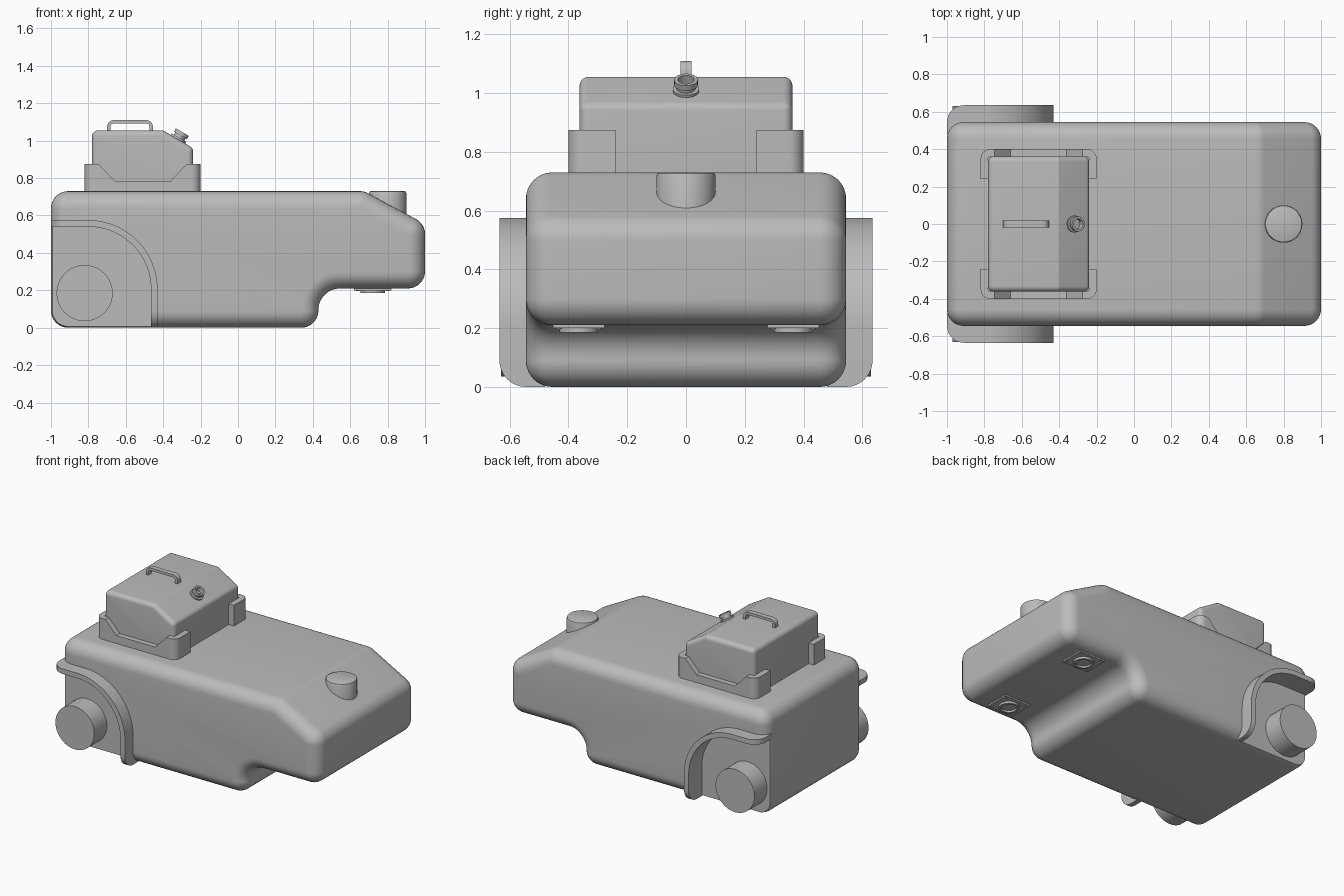
import bpy, bmesh, math
from mathutils import Vector, Matrix

if "Cube" in bpy.data.objects:
    bpy.data.objects.remove(bpy.data.objects["Cube"])

grey = bpy.data.materials.new("plain grey")
grey.diffuse_color = (0.5, 0.5, 0.5, 1)
grey.use_nodes = True
grey.node_tree.nodes["Principled BSDF"].inputs["Base Color"].default_value = grey.diffuse_color


def finish(name, bm):
    bmesh.ops.remove_doubles(bm, verts=bm.verts, dist=1e-5)
    bmesh.ops.recalc_face_normals(bm, faces=bm.faces)
    me = bpy.data.meshes.new(name)
    bm.to_mesh(me)
    bm.free()
    me.materials.append(grey)
    ob = bpy.data.objects.new(name, me)
    bpy.context.collection.objects.link(ob)
    smooth(ob)
    return ob


def smooth(ob):
    bpy.ops.object.select_all(action='DESELECT')
    ob.select_set(True)
    bpy.context.view_layer.objects.active = ob
    bpy.ops.object.shade_smooth_by_angle(angle=math.radians(30))


def loft(name, rings):
    """Bridge equal-length rings of points and cap both ends."""
    bm = bmesh.new()
    loops = [[bm.verts.new(p) for p in ring] for ring in rings]
    n = len(loops[0])
    for a, b in zip(loops, loops[1:]):
        for i in range(n):
            j = (i + 1) % n
            bm.faces.new((a[i], a[j], b[j], b[i]))
    bm.faces.new(loops[0])
    bm.faces.new(loops[-1])
    return finish(name, bm)


def outline(pts, radii, inset=0, seg=10):
    """Counter-clockwise polygon, inset and with filleted corners."""
    out = []
    for i, p in enumerate(pts):
        p = Vector(p)
        e1 = p - Vector(pts[i - 1])
        e2 = Vector(pts[(i + 1) % len(pts)]) - p
        a1 = math.atan2(e1.x, -e1.y)
        turn = math.atan2(e1.x * e2.y - e1.y * e2.x, e1.dot(e2))
        s = 1 if turn > 0 else -1
        n1 = Vector((math.cos(a1), math.sin(a1)))
        n2 = Vector((math.cos(a1 + turn), math.sin(a1 + turn)))
        m = (n1 + n2) / (1 + n1.dot(n2))
        if radii[i] == 0:
            out.append(p + m * inset)
            continue
        r = radii[i] - s * inset
        for k in range(seg + 1):
            a = a1 + turn * k / seg
            out.append(p + m * (inset + s * r) - s * r * Vector((math.cos(a), math.sin(a))))
    return out


def slab(name, pts, radii, half, edge=0, y=0, n=8):
    """Side profile (x, z) extruded along y, with rounded rims."""
    layers = [(-half, 0), (half, 0)]
    if edge:
        ang = [math.pi / 2 * k / n for k in range(n + 1)]
        rim = [(half - edge + edge * math.sin(a), edge * (1 - math.cos(a))) for a in ang]
        layers = [(-h, d) for h, d in reversed(rim)] + rim
    return loft(name, [[(q.x, y + h, q.y) for q in outline(pts, radii, d)] for h, d in layers])


def lathe(name, profile, pos, axis=(0, 0, 1), seg=48):
    """Spin (radius, height) points about an axis."""
    rot = Vector((0, 0, 1)).rotation_difference(Vector(axis)).to_matrix().to_4x4()
    mat = Matrix.Translation(pos) @ rot
    rings = [[mat @ Vector((r * math.cos(t), r * math.sin(t), h))
              for t in [2 * math.pi * k / seg for k in range(seg)]] for r, h in profile]
    return loft(name, rings)


# main body with rounded edges and a stepped, sloping nose
body = slab("body",
            [(-1, 0), (.43, 0), (.43, .21), (1, .21), (1, .555), (.675, .73), (-1, .73)],
            [.092, .092, .115, .092, .092, .092, .092], .545, .09)

# wheel wells cut from the rear corners
for side in (-1, 1):
    cutter = slab("well_cutter", [(-1.2, -.2), (-.45, -.2), (-.45, .557), (-1.2, .557)],
                  [0, 0, .352, 0], .155, y=side * .645)
    cutter.hide_render = True
    mod = body.modifiers.new("well", 'BOOLEAN')
    mod.operation, mod.solver, mod.object = 'DIFFERENCE', 'EXACT', cutter
    bpy.context.view_layer.objects.active = body
    bpy.ops.object.modifier_apply(modifier=mod.name)
    bpy.data.objects.remove(cutter)
smooth(body)

for side, label in ((-1, "front"), (1, "back")):
    # fender ribbon arching over the wheel hub, outer corners rounded at both ends
    ease = [.09 * (1 - math.cos(math.pi / 2 * k / 8)) for k in range(9)]
    path = [(-1 + e, .575, 0, -1, e) for e in ease]
    for k in range(25):
        a = math.pi / 2 * (1 - k / 24)
        c, s = math.cos(a), math.sin(a)
        path.append((-.8 + .37 * c, .205 + .37 * s, -c, -s, .09))
    path += [(-.43, e, -1, 0, e) for e in reversed(ease)]
    rings = []
    for x, z, nx, nz, e in path:
        y0, y1 = side * .48, side * (.545 + math.sqrt(max(0, .09**2 - (.09 - e)**2)))
        x2, z2 = x + nx * .035, z + nz * .035
        rings.append([(x, y0, z), (x, y1, z), (x2, y1, z2), (x2, y0, z2)])
    loft(label + "_fender", rings)

    # wheel hub
    lathe(label + "_wheel_hub", [(.15, 0), (.15, .16)], (-.82, side * .47, .185), (0, side, 0))

    # bracket wrapping the corners of the tank, notched in the middle
    wall = [(-.82, -.24, -.78, -.24, .875)]
    corner = [math.pi / 2 * k / 8 for k in range(9)]
    wall += [(-.77 - .05 * math.cos(a), -.35 - .05 * math.sin(a),
              -.77 - .01 * math.cos(a), -.35 - .01 * math.sin(a), .875) for a in corner]
    wall += [(x, -.4, x, -.36, z) for x, z in ((-.745, .875), (-.66, .785))]
    wall += [(-1.02 - a, b, -1.02 - c, d, z) for a, b, c, d, z in reversed(wall)]
    loft(label + "_tank_bracket",
         [[(a, -side * b, .72), (a, -side * b, z), (c, -side * d, z), (c, -side * d, .72)]
          for a, b, c, d, z in wall])

    # downward sensor: plate, ring and screws under the nose
    pos = Vector((.72, side * .365, .21))
    slab(label + "_sensor_plate", [(.62, .2), (.82, .2), (.82, .215), (.62, .215)],
         [0] * 4, .087, y=pos.y)
    lathe(label + "_sensor_ring", [(.065, 0), (.065, .025), (.05, .025), (.05, .012)],
          pos, (0, 0, -1))
    for dx in (-.08, .08):
        for dy in (-.068, .068):
            lathe(label + "_sensor_screw", [(.009, 0), (.009, .013)],
                  pos + Vector((dx, dy, 0)), (0, 0, -1), 16)

# tank with sloping front
slab("tank", [(-.78, .69), (-.24, .69), (-.24, .96), (-.4, 1.055), (-.78, 1.055)],
     [.032] * 5, .362, .03)

# carrying handle
slab("tank_handle",
     [(-.455, 1.045), (-.455, 1.11), (-.7, 1.11), (-.7, 1.045),
      (-.682, 1.045), (-.682, 1.092), (-.473, 1.092), (-.473, 1.045)],
     [0, .035, .035, 0, 0, .018, .018, 0], .018)

# filler neck standing square to the tank slope
lathe("filler_neck",
      [(.045, -.01), (.045, .01), (.032, .01), (.032, .024), (.04, .024),
       (.04, .045), (.028, .045), (.028, .012)], (-.32, 0, 1.007), (.51, 0, .86))

# round button on the nose
lathe("nose_button", [(.1, .55), (.1, .72), (.097, .727), (.09, .73)], (.8, 0, 0))
